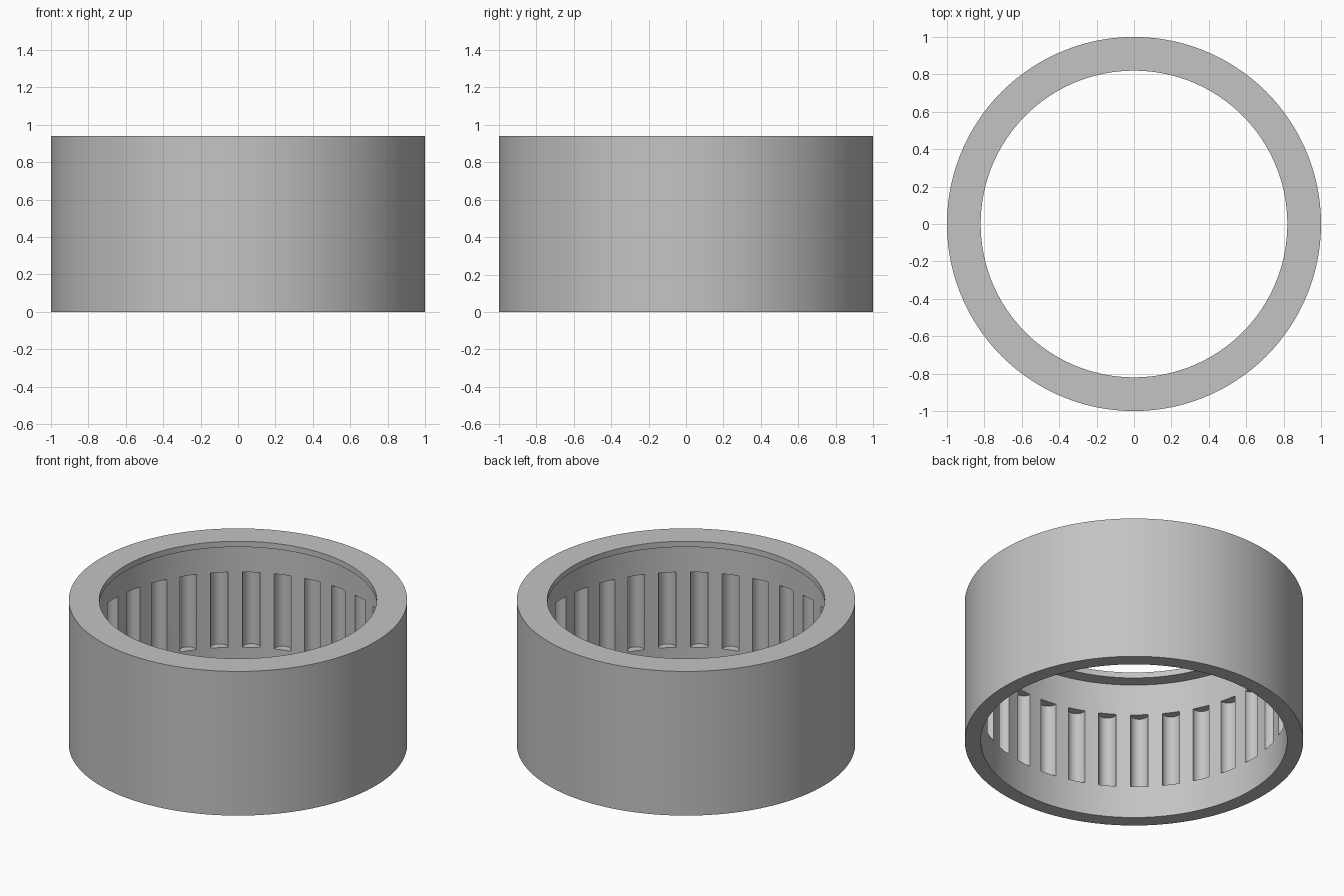
import bpy
import bmesh
from math import cos, sin, pi, tau
from mathutils import Matrix

old = bpy.data.objects.get("Cube")
if old:
    bpy.data.objects.remove(old, do_unlink=True)

# Main dimensions
HEIGHT = 0.94
OUTER, BORE, LIP = 1.0, 0.905, 0.82
LIP_Z = 0.903
SLOTS, SLOT_RADIUS = 30, 0.053
SLOT_LOW, SLOT_HIGH = 0.21, 0.70
SEGMENTS = 120

steel = bpy.data.materials.new("grey steel")
steel.use_nodes = True
colour = (0.55, 0.55, 0.55, 1.0)
steel.diffuse_color = colour
steel.node_tree.nodes["Principled BSDF"].inputs["Base Color"].default_value = colour


def make_object(name, bm):
    bmesh.ops.recalc_face_normals(bm, faces=bm.faces)
    mesh = bpy.data.meshes.new(name)
    bm.to_mesh(mesh)
    bm.free()
    mesh.materials.append(steel)
    obj = bpy.data.objects.new(name, mesh)
    bpy.context.collection.objects.link(obj)
    return obj


def lathe(name, profile):
    """Revolve a closed (radius, height) profile about z."""
    bm = bmesh.new()
    rings = []
    for i in range(SEGMENTS):
        a = tau * i / SEGMENTS
        rings.append([bm.verts.new((r * cos(a), r * sin(a), z)) for r, z in profile])
    n = len(profile)
    for i, ring in enumerate(rings):
        following = rings[(i + 1) % SEGMENTS]
        for j in range(n):
            k = (j + 1) % n
            bm.faces.new((ring[j], following[j], following[k], ring[k]))
    return make_object(name, bm)


# Outer shell with an inward lip at the top
shell = lathe("bearing_shell", [
    (BORE, 0), (OUTER, 0), (OUTER, HEIGHT),
    (LIP, HEIGHT), (LIP, LIP_Z), (BORE, LIP_Z)])

# Round-backed pockets spaced evenly around the bore
bm = bmesh.new()
middle = (SLOT_LOW + SLOT_HIGH) / 2
for i in range(SLOTS):
    place = Matrix.Rotation(tau * i / SLOTS, 4, 'Z') @ Matrix.Translation((BORE, 0, middle))
    bmesh.ops.create_cone(bm, cap_ends=True, segments=24, radius1=SLOT_RADIUS,
                          radius2=SLOT_RADIUS, depth=SLOT_HIGH - SLOT_LOW,
                          matrix=place @ Matrix.Rotation(pi / 24, 4, 'Z'))
cutter = make_object("pocket_cutter", bm)
cutter.hide_render = True

cut = shell.modifiers.new("pockets", 'BOOLEAN')
cut.operation = 'DIFFERENCE'
cut.solver = 'EXACT'
cut.object = cutter

# Apply the cut, then smooth the round walls
bpy.ops.object.select_all(action='DESELECT')
shell.select_set(True)
bpy.context.view_layer.objects.active = shell
bpy.ops.object.modifier_apply(modifier=cut.name)
bpy.data.objects.remove(cutter, do_unlink=True)
bpy.ops.object.shade_smooth_by_angle(angle=pi / 6)
